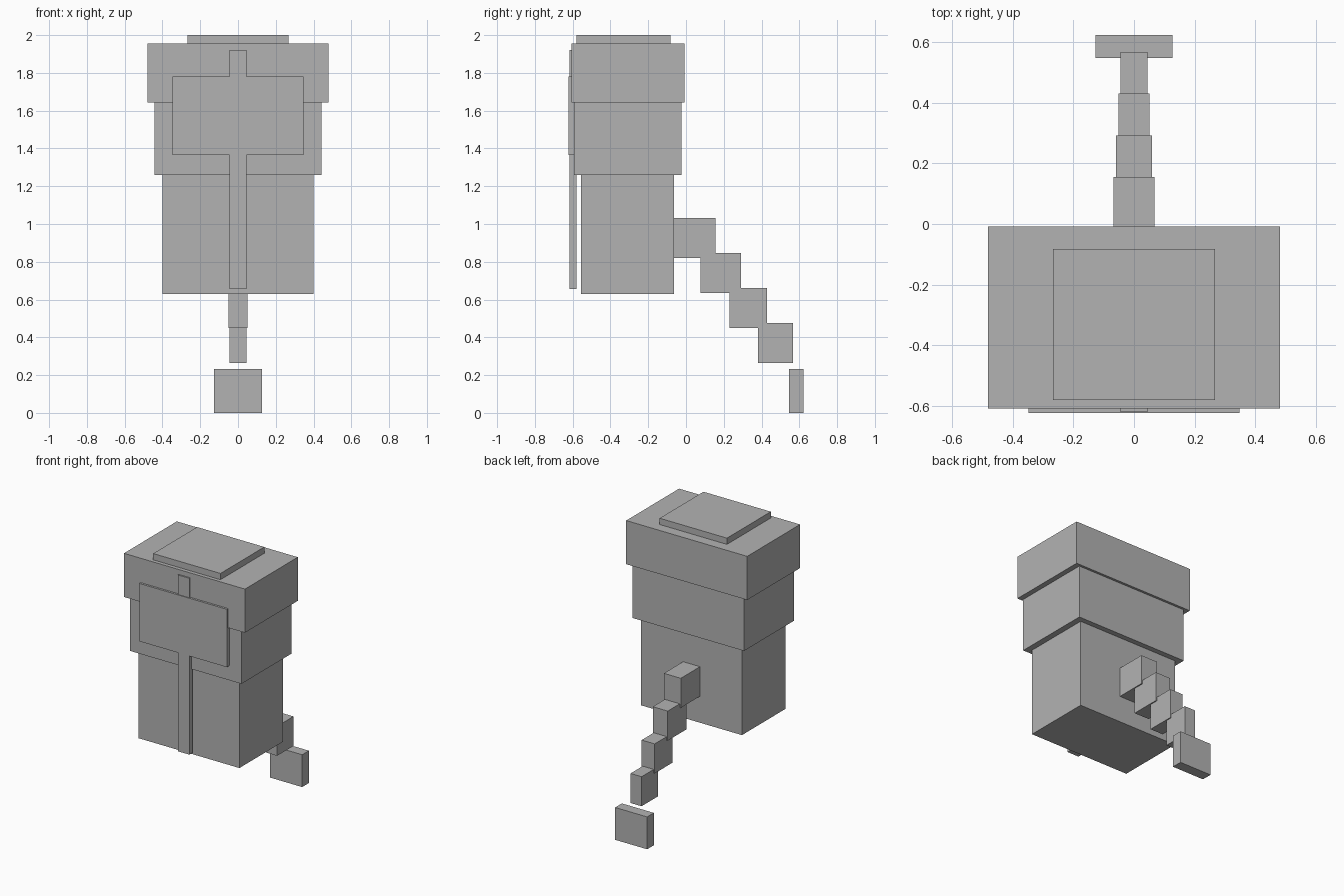
import bpy
import bmesh
from mathutils import Matrix, Vector

if "Cube" in bpy.data.objects:
    bpy.data.objects.remove(bpy.data.objects["Cube"])

grey = bpy.data.materials.new("plain grey")
grey.diffuse_color = (0.45, 0.45, 0.45, 1)
grey.use_nodes = True
grey.node_tree.nodes["Principled BSDF"].inputs["Base Color"].default_value = grey.diffuse_color


def box(name, half_width, y0, y1, z0, z1):
    """Box centred on x = 0, given its y and z ranges."""
    mesh = bpy.data.meshes.new(name)
    bm = bmesh.new()
    centre = Matrix.Translation((0, (y0 + y1) / 2, (z0 + z1) / 2))
    size = Matrix.Diagonal(Vector((2 * half_width, y1 - y0, z1 - z0, 1)))
    bmesh.ops.create_cube(bm, size=1, matrix=centre @ size)
    bm.to_mesh(mesh)
    bm.free()
    mesh.materials.append(grey)
    obj = bpy.data.objects.new(name, mesh)
    bpy.context.collection.objects.link(obj)
    return obj


# Stacked body, widening towards the top
box("lower_body", 0.40, -0.555, -0.063, 0.63, 1.26)
box("middle_body", 0.443, -0.593, -0.025, 1.26, 1.642)
box("upper_body", 0.48, -0.607, -0.008, 1.642, 1.955)
box("top_cap", 0.267, -0.58, -0.083, 1.955, 2.0)

# Front plate and the long strip running behind it
box("front_plate", 0.347, -0.622, -0.59, 1.365, 1.78)
box("front_strip", 0.046, -0.617, -0.58, 0.655, 1.92)

# Tail segments stepping down and back, each a little thinner
for i in range(4):
    y_end = 0.155 + 0.137 * i
    z_low = 0.82 - 0.185 * i
    box(f"tail_segment_{i + 1}", 0.067 - 0.0077 * i,
        y_end - 0.23 + 0.015 * i, y_end, z_low, z_low + 0.212)

# Broad plate at the end of the tail
box("tail_tip", 0.127, 0.546, 0.622, 0.0, 0.232)
